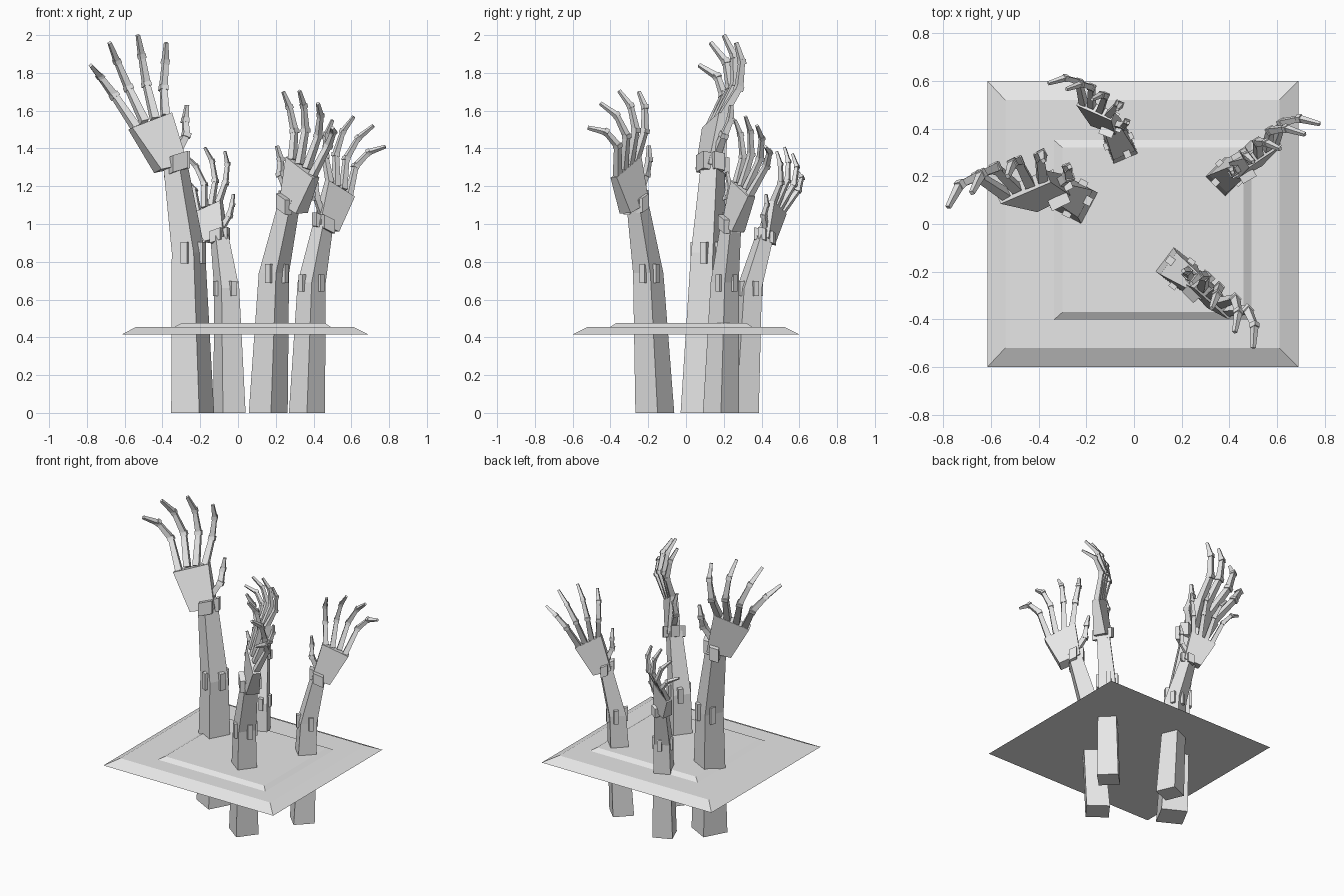
import bpy, bmesh, math
from mathutils import Vector as V, Matrix

if "Cube" in bpy.data.objects:
    bpy.data.objects.remove(bpy.data.objects["Cube"])

grey = bpy.data.materials.new("plain_grey")
grey.diffuse_color = (0.8, 0.8, 0.8, 1)
grey.use_nodes = True
grey.node_tree.nodes["Principled BSDF"].inputs["Base Color"].default_value = grey.diffuse_color


def loft(bm, rings):
    """Skin a list of four-point rings and cap both ends."""
    rows = [[bm.verts.new(p) for p in r] for r in rings]
    for a, b in zip(rows, rows[1:]):
        for i in range(4):
            j = (i + 1) % 4
            bm.faces.new((a[i], a[j], b[j], b[i]))
    bm.faces.new(rows[0][::-1])
    bm.faces.new(rows[-1])


def finish(bm, name):
    bmesh.ops.recalc_face_normals(bm, faces=bm.faces)
    me = bpy.data.meshes.new(name)
    bm.to_mesh(me)
    bm.free()
    me.materials.append(grey)
    ob = bpy.data.objects.new(name, me)
    bpy.context.collection.objects.link(ob)


def rect(x0, x1, y0, y1, z):
    return [V((x0, y0, z)), V((x1, y0, z)), V((x1, y1, z)), V((x0, y1, z))]


def square(c, x, y, r):
    return [c + x * (a * r) + y * (b * r) for a, b in ((-1, -1), (1, -1), (1, 1), (-1, 1))]


def bone(bm, p, q, r0, r1, side):
    """Tapered square bar from p to q."""
    d = (q - p).normalized()
    y = d.cross(side).normalized()
    x = y.cross(d)
    loft(bm, [square(p, x, y, r0), square(q, x, y, r1)])


# Stepped slab
bm = bmesh.new()
loft(bm, [rect(-.615, .69, -.6, .6, .415), rect(-.54, .61, -.52, .52, .455)])
finish(bm, "slab")
bm = bmesh.new()
loft(bm, [rect(-.345, .50, -.41, .36, .45), rect(-.30, .46, -.37, .32, .475)])
finish(bm, "slab_step")

# Master hand: joints of each finger, tip last
FINGERS = {
    "little_finger": [(-.54, .125, 1.51), (-.655, .20, 1.68), (-.73, .165, 1.78), (-.78, .07, 1.84)],
    "ring_finger": [(-.495, .15, 1.54), (-.58, .235, 1.72), (-.64, .21, 1.86), (-.68, .13, 1.96)],
    "middle_finger": [(-.44, .17, 1.555), (-.485, .26, 1.74), (-.51, .255, 1.89), (-.53, .20, 2.0)],
    "index_finger": [(-.385, .19, 1.57), (-.395, .28, 1.72), (-.385, .295, 1.86), (-.38, .265, 1.96)],
    "thumb": [(-.33, .16, 1.37), (-.275, .20, 1.47), (-.28, .235, 1.55), (-.27, .24, 1.63)],
}
PALM_WRIST = [V((-.425, .095, 1.28)), V((-.285, .165, 1.31))]
PALM_KNUCKLE = [V((-.57, .11, 1.505)), V((-.36, .20, 1.585))]


def hand_frame(wrist, little, index, side):
    """Axes across, along and out of the hand; returns matrix and size."""
    w, l, i = V(wrist), V(little), V(index)
    across, along = i - l, (i + l) / 2 - w
    size = (along.length * across.length) ** 0.5
    out = across.cross(along).normalized() * side * size
    m = Matrix((across, along, out)).transposed().to_4x4()
    m.translation = w
    return m, size


# base centre, base width, turn, elbow, wrist, little tip, index tip, handedness
ARMS = {
    "left": ((-.24, .085), .168, -28, (-.262, .115, .85), (-.335, .145, 1.34),
             (-.78, .07, 1.84), (-.38, .265, 1.96), 1),
    "front": ((.16, -.165), .147, -37, (.19, -.20, .74), (.275, -.26, 1.13),
              (.50, -.52, 1.51), (.24, -.25, 1.70), -1),
    "back": ((-.045, .30), .13, 23, (-.06, .335, .66), (-.10, .42, .95),
             (-.36, .59, 1.28), (-.07, .48, 1.385), 1),
    "right": ((.365, .185), .135, 45, (.39, .205, .69), (.455, .24, 1.02),
              (.78, .42, 1.41), (.50, .26, 1.55), -1),
}
master, master_size = hand_frame(*ARMS["left"][4:])

for arm, (base, width, turn, elbow, wrist, little, index, side) in ARMS.items():
    frame, size = hand_frame(wrist, little, index, side)
    move, s = frame @ master.inverted(), size / master_size
    out = frame.col[2].to_3d().normalized()
    across = frame.col[0].to_3d().normalized()
    ax = V((math.cos(math.radians(turn)), math.sin(math.radians(turn)), 0))
    ay = V((-ax.y, ax.x, 0))
    r = width / 2
    elbow, wrist = V(elbow), V(wrist)

    # Forearm
    bm = bmesh.new()
    loft(bm, [square(V((*base, 0)), ax, ay, r), square(elbow, ax, ay, r * .78),
              square(wrist, ax, ay, r * .56)])
    finish(bm, arm + "_forearm")

    # Small upright plates round the elbow
    bm = bmesh.new()
    for d, t in ((ax, ay), (-ax, ay), (ay, ax), (-ay, ax)):
        c = elbow + d * r * .74 + t * r * .2
        loft(bm, [[c + V((0, 0, z * s)) + d * (a * r * .28) + t * (b * r * .22)
                   for a, b in ((-1, -1), (1, -1), (1, 1), (-1, 1))] for z in (-.06, .055)])
    finish(bm, arm + "_elbow_plates")

    # Wrist block
    bm = bmesh.new()
    for d, t, wide in ((out, across, .045), (-out, across, .03), (across, out, .03)):
        c = wrist + d * .05 * s
        loft(bm, [[c + V((0, 0, z * s)) + d * (a * .03 * s) + t * (b * wide * s)
                   for a, b in ((-1, -1), (1, -1), (1, 1), (-1, 1))] for z in (-.07, .02)])
    finish(bm, arm + "_wrist_blocks")

    # Palm
    bm = bmesh.new()
    rings = []
    for pair, half in ((PALM_WRIST, .05), (PALM_KNUCKLE, .028)):
        a, b = (move @ p for p in pair)
        n = out * half * s
        rings.append([a - n, b - n, b + n, a + n])
    loft(bm, rings)
    finish(bm, arm + "_palm")

    # Fingers with a knuckle block at each joint
    for name, joints in FINGERS.items():
        pts = [move @ V(p) for p in joints]
        radii = [.021 * s, .018 * s, .015 * s, .010 * s]
        bm = bmesh.new()
        for k in range(3):
            bone(bm, pts[k], pts[k + 1], radii[k], radii[k + 1] * .9, across)
            if k:
                d = (pts[k + 1] - pts[k - 1]).normalized() * .013 * s
                bone(bm, pts[k] - d, pts[k] + d, radii[k] * 1.2, radii[k] * 1.15, across)
        finish(bm, arm + "_" + name)
